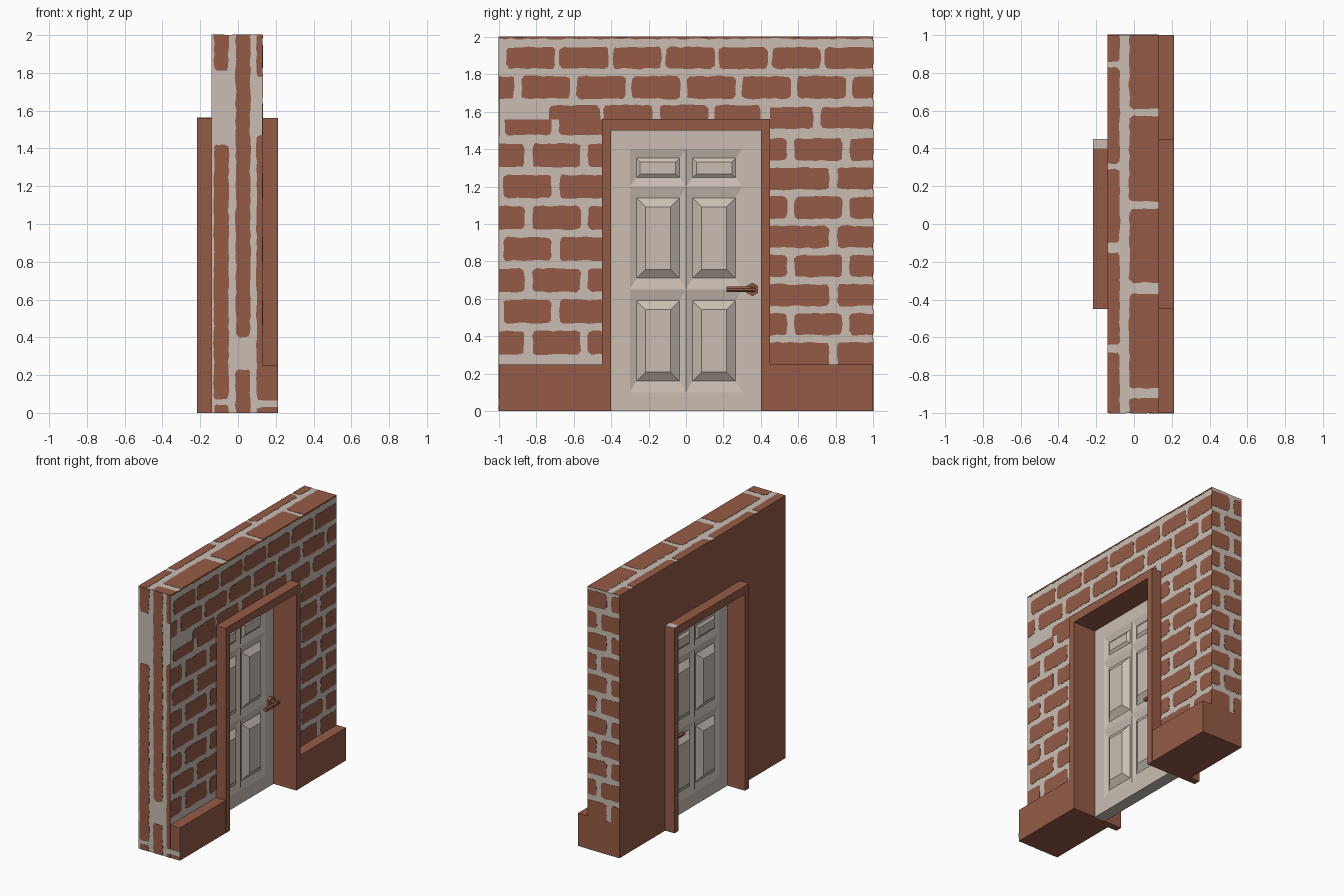
import bpy, bmesh, math, random
from mathutils import Matrix, Vector

if "Cube" in bpy.data.objects:
    bpy.data.objects.remove(bpy.data.objects["Cube"])

random.seed(4)


def material(name, rgb):
    m = bpy.data.materials.new(name)
    m.diffuse_color = (*rgb, 1)
    m.use_nodes = True
    m.node_tree.nodes["Principled BSDF"].inputs["Base Color"].default_value = m.diffuse_color
    return m


BRICK = material("brick red", (0.30, 0.105, 0.063))
MORTAR = material("pale mortar", (0.585, 0.515, 0.455))


def finish(name, bm, *mats):
    bmesh.ops.remove_doubles(bm, verts=bm.verts, dist=1e-5)
    bmesh.ops.recalc_face_normals(bm, faces=bm.faces)
    me = bpy.data.meshes.new(name)
    bm.to_mesh(me)
    bm.free()
    for m in mats:
        me.materials.append(m)
    ob = bpy.data.objects.new(name, me)
    bpy.context.collection.objects.link(ob)
    return ob


def extrude(bm, pts, vec):
    """Closed prism from a polygon."""
    face = bm.faces.new([bm.verts.new(p) for p in pts])
    new = bmesh.ops.extrude_face_region(bm, geom=[face], use_keep_orig=True)["geom"]
    bmesh.ops.translate(bm, vec=vec, verts=[g for g in new if isinstance(g, bmesh.types.BMVert)])


def box(name, mat, x, y, z):
    bm = bmesh.new()
    extrude(bm, [(x[0], y[0], z[0]), (x[0], y[1], z[0]), (x[0], y[1], z[1]), (x[0], y[0], z[1])],
            Vector((x[1] - x[0], 0, 0)))
    return finish(name, bm, mat)


def arch(name, outer, top, inner, inner_top, x0, x1, *mats):
    """Upside-down U shape extruded along x."""
    bm = bmesh.new()
    pts = [(-outer, 0), (-outer, top), (outer, top), (outer, 0),
           (inner, 0), (inner, inner_top), (-inner, inner_top), (-inner, 0)]
    extrude(bm, [(x0, y, z) for y, z in pts], Vector((x1 - x0, 0, 0)))
    return finish(name, bm, *mats)


# wall: mortar on the front, ends and top; plain brick colour on back and underside
wall = arch("wall", 1, 2, 0.43, 1.53, -0.14, 0.13, BRICK, MORTAR)
for p in wall.data.polygons:
    n = p.normal
    if n.x > 0.5 or n.z > 0.5 or abs(n.y) > 0.5:
        p.material_index = 1

# door surround and plinth blocks
arch("door_surround", 0.45, 1.562, 0.4, 1.5, -0.218, 0.212, BRICK)
box("surround_corner_patch", MORTAR, (-0.218, -0.14), (0.4, 0.45), (1.56, 1.565))
for s, side in ((-1, "left"), (1, "right")):
    box(side + "_plinth", BRICK, (0.12, 0.211), sorted((s * 0.445, s)), (0, 0.25))
box("plinth_end", BRICK, (-0.14, 0.13), (0.99, 1.002), (0, 0.25))
box("plinth_end_mortar", MORTAR, (0.08, 0.211), (-1.002, -0.99), (0.03, 0.065))


def brick(bm, to3d, normal, u, v, area):
    """One thin brick with rounded, uneven outline, trimmed to its area."""
    (u0, u1), (v0, v1) = u, v
    a0, a1, b0, b1 = area
    u0 -= 0.05 * (abs(u0 - a0) < 0.012)
    u1 += 0.05 * (abs(u1 - a1) < 0.012)
    v0 -= 0.05 * (abs(v0 - b0) < 0.012)
    v1 += 0.05 * (abs(v1 - b1) < 0.012)
    r = min(0.022, (u1 - u0) / 3, (v1 - v0) / 3)
    corners = [(u1 - r, v1 - r, 0), (u0 + r, v1 - r, 90), (u0 + r, v0 + r, 180), (u1 - r, v0 + r, 270)]
    ring = []
    for i, (cx, cy, a) in enumerate(corners):
        arc = [(cx + r * math.cos(math.radians(a + k)), cy + r * math.sin(math.radians(a + k))) for k in (0, 30, 60, 90)]
        nx, ny, na = corners[(i + 1) % 4]
        end = (nx + r * math.cos(math.radians(na)), ny + r * math.sin(math.radians(na)))
        n = max(1, int(math.dist(arc[-1], end) / 0.03))
        ring += arc + [(arc[-1][0] + (end[0] - arc[-1][0]) * k / n,
                        arc[-1][1] + (end[1] - arc[-1][1]) * k / n) for k in range(1, n)]
    pts = []
    for p, q in ring:
        p = min(max(p + random.uniform(-0.004, 0.004), a0), a1)
        q = min(max(q + random.uniform(-0.004, 0.004), b0), b1)
        if not pts or math.dist(pts[-1], (p, q)) > 1e-4:
            pts.append((p, q))
    if math.dist(pts[0], pts[-1]) < 1e-4:
        pts.pop()
    extrude(bm, [to3d(p, q) for p, q in pts], Vector(normal) * 0.002)


# front bricks: spans along y for each course
bm = bmesh.new()
ON_FRONT = (lambda y, z: (0.13, y, z)), (1, 0, 0)
TOP, LEFT, RIGHT = (-1, 1, 1.56, 2), (-1, -0.45, 0.25, 1.56), (0.45, 1, 0.25, 2)


def course(spans, z, area):
    for s in spans:
        brick(bm, *ON_FRONT, s, z, area)


course([(-1, 1)], (1.99, 2), TOP)
course([(-0.96 + 0.284 * i, -0.70 + 0.284 * i) for i in range(7)], (1.83, 1.945), TOP)
course([(-1, -0.92)] + [(-0.88 + 0.295 * i, -0.62 + 0.295 * i) for i in range(6)] + [(0.89, 1)], (1.67, 1.79), TOP)
course([(-0.73, -0.46), (-0.44, -0.18), (-0.14, 0.12), (0.15, 0.40)], (1.56, 1.635), TOP)
course([(0.45, 0.68), (0.72, 1)], (1.51, 1.625), RIGHT)
course([(-0.97, -0.72), (-0.68, -0.45)], (1.475, 1.56), LEFT)
for i in range(7):
    z = 1.305 - 0.167 * i
    odd = [(-1, -0.865), (-0.82, -0.565), (-0.525, -0.45)]
    course([(-0.975, -0.72), (-0.675, -0.45)] if i % 2 else odd, (z, z + 0.125), LEFT)
for i in range(8):
    z = 1.34 - 0.1557 * i
    odd = [(0.45, 0.54), (0.58, 0.835), (0.875, 1)]
    course([(0.45, 0.765), (0.81, 1)] if i % 2 else odd, (z, z + 0.117), RIGHT)
finish("front_bricks", bm, BRICK)

# top bricks: two strips
bm = bmesh.new()
ON_TOP = (lambda x, y: (x, y, 2)), (0, 0, 1)
for x, spans in (((-0.14, -0.075), [(0.86, 1), (0.32, 0.83), (-0.10, 0.29), (-0.64, -0.15), (-1, -0.68)]),
                 ((-0.025, 0.13), [(0.61, 1), (0.12, 0.57), (-0.31, 0.08), (-0.87, -0.37), (-1, -0.92)])):
    for y in spans:
        brick(bm, *ON_TOP, x, y, (-0.14, 0.13, -1, 1))
finish("top_bricks", bm, BRICK)

# near end: long upright bricks
bm = bmesh.new()
ON_NEAR = (lambda x, z: (x, -1, z)), (0, -1, 0)
for x, spans in (((-0.128, -0.05), [(0.07, 1.42), (1.81, 2), (0, 0.045)]),
                 ((-0.012, 0.065), [(0.4, 2), (0, 0.23)]),
                 ((0.098, 0.13), [(0.07, 1.47), (1.78, 2), (0, 0.03)])):
    for z in spans:
        brick(bm, *ON_NEAR, x, z, (-0.14, 0.13, 0, 2))
finish("near_end_bricks", bm, BRICK)

# far end: ordinary courses
bm = bmesh.new()
ON_FAR = (lambda x, z: (x, 1, z)), (0, 1, 0)
for i in range(11):
    z = 0.26 + 0.16 * i
    for x in ([(-0.14, 0.015), (0.055, 0.13)] if i % 2 else [(-0.14, -0.07), (-0.03, 0.13)]):
        brick(bm, *ON_FAR, x, (z, z + 0.12), (-0.14, 0.13, 0.25, 2))
finish("far_end_bricks", bm, BRICK)

# door: panelled face built once, mirrored to the back
MID, HALF = -0.025, 0.045
bm = bmesh.new()


def rect(y0, y1, z0, z1, x):
    return [(x, y0, z0), (x, y1, z0), (x, y1, z1), (x, y0, z1)]


def quad(pts):
    bm.faces.new([bm.verts.new(p) for p in pts])


ys, zs = [-0.4, -0.3, 0, 0.3, 0.4], [0, 0.1, 0.65, 1.2, 1.4, 1.5]
for i in range(4):
    for j in range(5):
        y0, y1, z0, z1 = ys[i], ys[i + 1], zs[j], zs[j + 1]
        if i not in (1, 2) or j not in (1, 2, 3):
            quad(rect(y0, y1, z0, z1, HALF))
            continue
        my, mz = 0.035, (0.048 if j == 3 else 0.06)
        b = 0.02 if j == 3 else 0.048
        rings = [rect(y0, y1, z0, z1, HALF),
                 rect(y0 + my, y1 - my, z0 + mz, z1 - mz, HALF - 0.014),
                 rect(y0 + my + b, y1 - my - b, z0 + mz + b, z1 - mz - b, HALF - 0.014 + 0.7 * b)]
        for r0, r1 in zip(rings, rings[1:]):
            for k in range(4):
                quad([r0[k], r0[(k + 1) % 4], r1[(k + 1) % 4], r1[k]])
        quad(rings[-1])
back = bmesh.ops.duplicate(bm, geom=bm.verts[:] + bm.edges[:] + bm.faces[:])["geom"]
for v in back:
    if isinstance(v, bmesh.types.BMVert):
        v.co.x = -v.co.x
bmesh.ops.remove_doubles(bm, verts=bm.verts, dist=1e-5)
bmesh.ops.bridge_loops(bm, edges=[e for e in bm.edges if e.is_boundary])
bmesh.ops.translate(bm, vec=(MID, 0, 0), verts=bm.verts)
finish("door", bm, MORTAR)

# lever handles on both sides
for s, side in ((1, "front"), (-1, "back")):
    bm = bmesh.new()
    face = MID + s * HALF

    def rod(r, length, centre, sides, axis, turn=0.0):
        rot = Matrix.Rotation(math.pi / 2, 4, axis)
        bmesh.ops.create_cone(bm, cap_ends=True, segments=sides, radius1=r, radius2=r, depth=length,
                              matrix=Matrix.Translation(centre) @ rot @ Matrix.Rotation(turn, 4, 'Z'))

    rod(0.036, 0.02, (face + s * 0.01, 0.355, 0.65), 6, 'Y', math.pi / 2)
    rod(0.017, 0.07, (face + s * 0.035, 0.355, 0.65), 8, 'Y', math.pi / 8)
    rod(0.016, 0.155, (face + s * 0.06, 0.293, 0.65), 8, 'X', math.pi / 8)
    finish(side + "_handle", bm, BRICK)
